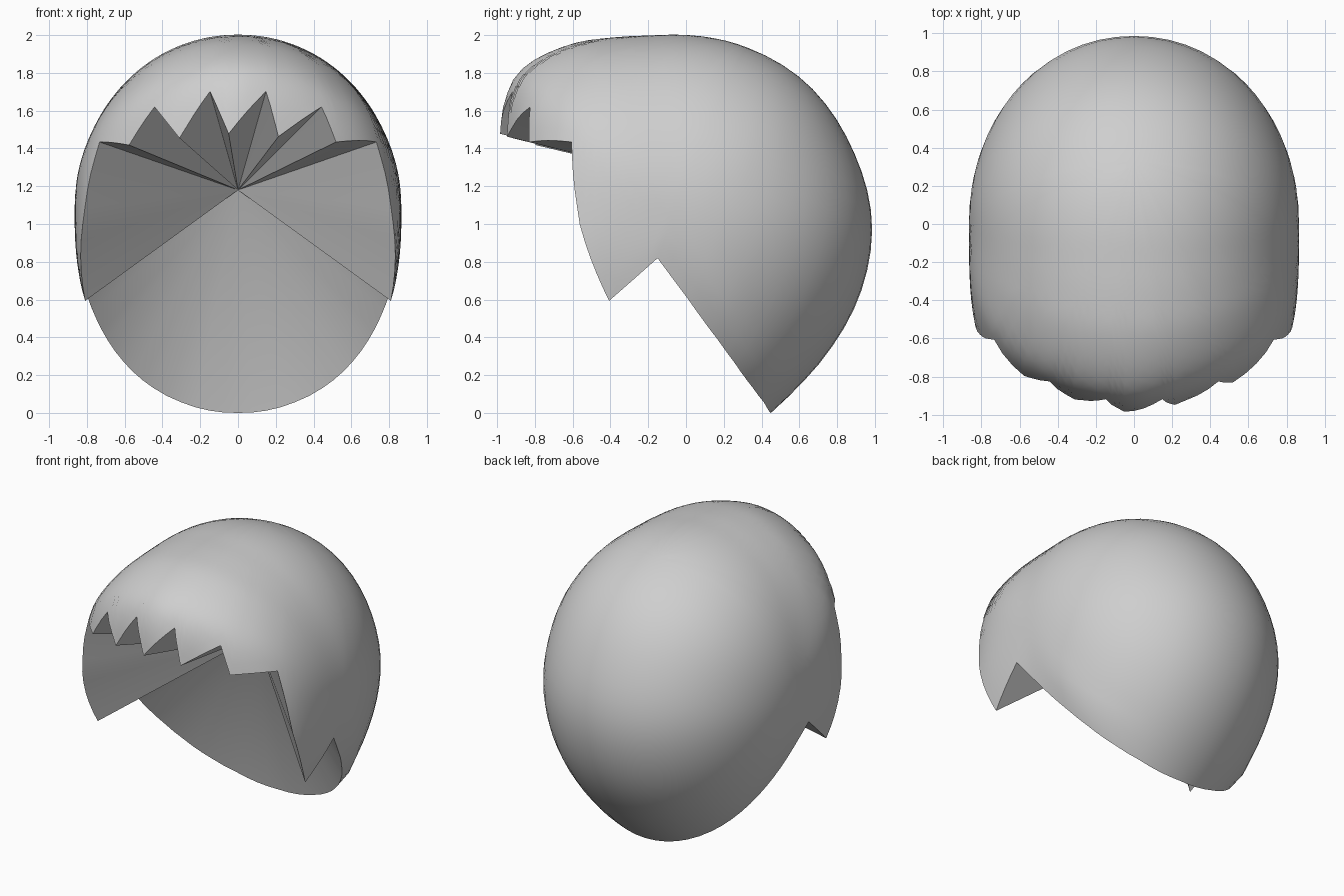
import bpy, bmesh, math
from mathutils import Vector

if "Cube" in bpy.data.objects:
    bpy.data.objects.remove(bpy.data.objects["Cube"])

CENTRE = Vector((0, 0, 1.05))
APEX = (0, 0.2, 1.18)
HALF_WIDTH = 0.865
RINGS = 22

# Mid-line profile of the head shape, (y, z) measured from CENTRE
PROFILE = [(.985, -.05), (.88, .35), (.61, .72), (.3, .893), (-.15, .95), (-.38, .938),
           (-.6, .905), (-.88, .76), (-.96, .6), (-.99, .43), (-1.05, 0), (-1.02, -1.09),
           (-.3, -1.07), (.1, -1.08), (.45, -1.05), (.56, -.945), (.68, -.82),
           (.8, -.66), (.945, -.35)]
POLAR = sorted((math.atan2(z, y) % math.tau, math.hypot(y, z)) for y, z in PROFILE)


def profile_radius(angle):
    """Smooth periodic interpolation of the profile radius."""
    a = angle % math.tau
    n = len(POLAR)
    i = max((k for k in range(n) if POLAR[k][0] <= a), default=-1)

    def knot(k):
        return POLAR[k % n][0] + math.tau * (k // n), POLAR[k % n][1]
    (a0, r0), (a1, r1), (a2, r2), (a3, r3) = [knot(i + k) for k in (-1, 0, 1, 2)]
    h = a2 - a1
    t = (a - a1) / h
    m1, m2 = (r2 - r0) / (a2 - a0) * h, (r3 - r1) / (a3 - a1) * h
    return ((2*t**3 - 3*t*t + 1) * r1 + (t**3 - 2*t*t + t) * m1
            + (3*t*t - 2*t**3) * r2 + (t**3 - t*t) * m2)


def on_surface(d):
    """Point of the rounded head shape in direction d from CENTRE."""
    d = d.normalized()
    rho = math.hypot(d.y, d.z)
    p = profile_radius(math.atan2(d.z, d.y))
    # Slightly ridged brow and squarer temples towards the front
    front = max(0, -d.y / max(rho, 1e-6)) ** 4
    n = 2.05 + front * (2 * abs(d.x) - 0.7)
    return CENTRE + d * ((abs(d.x) / HALF_WIDTH)**n + (rho / p)**n) ** (-1 / n)


# Rim: zigzag fringe, then one side down to the nape, mirrored for the other side
fringe = [(-.58, -.8, 1.42), (-.45, -.84, 1.63), (-.31, -.92, 1.455), (-.15, -.93, 1.71),
          (-.05, -.99, 1.48), (.15, -.93, 1.71), (.21, -.93, 1.455), (.45, -.84, 1.63),
          (.5, -.8, 1.42)]
side = [(.725, -.6, 1.43), (.775, -.53, 1.0), (.815, -.41, .59), (.85, -.15, .82),
        (.8, .01, .6), (.7, .17, .38), (.6, .255, .27), (.45, .355, .13), (.3, .415, .05)]
corners = fringe + side + [(0, .45, 0)] + [(-x, y, z) for x, y, z in reversed(side)]
rim = []
for i, c in enumerate(corners):
    a, b = Vector(c), Vector(corners[(i + 1) % len(corners)])
    steps = max(2, round((b - a).length / 0.08))
    rim += [(a.lerp(b, k / steps) - CENTRE).normalized() for k in range(steps)]

# Outer shell: rings running from the crown to the rim
bm = bmesh.new()
crown = Vector((0, .35, .94)).normalized()
pole = bm.verts.new(on_surface(crown))
rings = [[bm.verts.new(on_surface(crown.slerp(d, k / RINGS))) for d in rim]
         for k in range(1, RINGS + 1)]
count = len(rim)
apex = bm.verts.new(APEX)
for i in range(count):
    j = (i + 1) % count
    bm.faces.new((pole, rings[0][i], rings[0][j]))
    for inner, outer in zip(rings, rings[1:]):
        bm.faces.new((inner[i], outer[i], outer[j], inner[j]))
    # Inside: fan from the rim to a point within the head
    bm.faces.new((rings[-1][j], rings[-1][i], apex))
bmesh.ops.recalc_face_normals(bm, faces=bm.faces)

mesh = bpy.data.meshes.new("hair_cap")
bm.to_mesh(mesh)
bm.free()
hair = bpy.data.objects.new("hair_cap", mesh)
bpy.context.collection.objects.link(hair)

grey = bpy.data.materials.new("plain_grey")
grey.diffuse_color = (0.62, 0.62, 0.62, 1)
grey.use_nodes = True
grey.node_tree.nodes["Principled BSDF"].inputs["Base Color"].default_value = grey.diffuse_color
mesh.materials.append(grey)

# Smooth shell with crisp rim and fringe creases
bpy.context.view_layer.objects.active = hair
hair.select_set(True)
bpy.ops.object.shade_smooth_by_angle(angle=math.radians(30))
